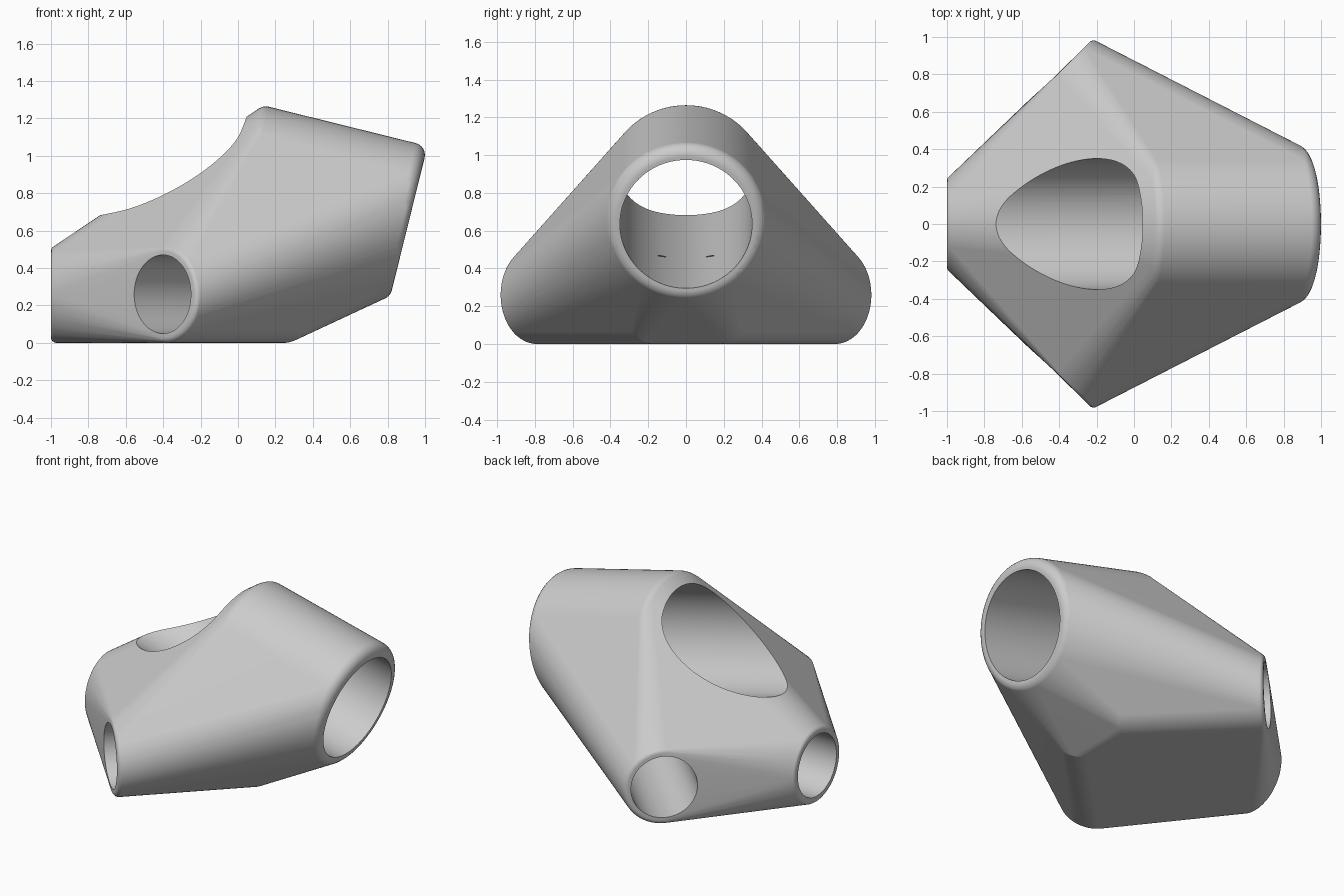
import bpy, bmesh
from math import sin, cos, pi, radians, sqrt
from mathutils import Vector, Matrix

cube = bpy.data.objects.get("Cube")
if cube:
    bpy.data.objects.remove(cube, do_unlink=True)

SEGMENTS = 96
LENGTH = 0.94          # socket length
TILT = radians(13.9)   # slope of the large socket

# Each socket: mouth centre, inward direction, outer radius, rim rounding
big = (Vector((0.91, 0, 0.635)), Vector((-cos(TILT), 0, sin(TILT))), 0.43, 0.065)
back = (Vector((-1, 0, 0.26)), Vector((1, 0, 0)), 0.26, 0.03)
sides = [(Vector((-0.4, 0.81 * s, 0.26)), Vector((1, -s, 0)) / sqrt(2), 0.26, 0.03)
         for s in (-1, 1)]


def frame(centre, axis):
    """Matrix placing local z along the axis."""
    return Matrix.Translation(centre) @ axis.to_track_quat('Z', 'Y').to_matrix().to_4x4()


def socket_points(centre, axis, radius, fillet):
    """Rings of a cylinder with rounded rims at both ends."""
    m = frame(centre, axis)
    for k in range(7):
        t = k / 6 * pi / 2
        r = radius - fillet * (1 - sin(t))
        d = fillet * (1 - cos(t))
        for depth in (d, LENGTH - d):
            for i in range(SEGMENTS):
                a = 2 * pi * i / SEGMENTS
                yield m @ Vector((r * cos(a), r * sin(a), depth))


def new_object(name, bm):
    mesh = bpy.data.meshes.new(name)
    bm.to_mesh(mesh)
    bm.free()
    obj = bpy.data.objects.new(name, mesh)
    bpy.context.collection.objects.link(obj)
    return obj


def bore(name, centre, axis, radius, start, end):
    """Cylindrical cutter between two depths along the axis."""
    bm = bmesh.new()
    bmesh.ops.create_cone(bm, cap_ends=True, segments=SEGMENTS, radius1=radius,
                          radius2=radius, depth=end - start,
                          matrix=frame(centre + axis * (start + end) / 2, axis))
    obj = new_object(name, bm)
    obj.hide_render = True
    return obj


# Solid body stretched around the four sockets
bm = bmesh.new()
for socket in (big, back, *sides):
    for p in socket_points(*socket):
        bm.verts.new(p)
bmesh.ops.remove_doubles(bm, verts=bm.verts, dist=0.0005)
hull = bmesh.ops.convex_hull(bm, input=bm.verts)
spare = {g for g in hull["geom_interior"] + hull["geom_unused"]
         if isinstance(g, bmesh.types.BMVert)}
bmesh.ops.delete(bm, geom=list(spare), context='VERTS')
bmesh.ops.dissolve_limit(bm, angle_limit=radians(0.2), verts=bm.verts, edges=bm.edges)
bmesh.ops.recalc_face_normals(bm, faces=bm.faces)
body = new_object("corner_connector", bm)

# Bores: the large one runs right through, the small ones are blind
cutters = [bore("large_bore", big[0], big[1], 0.35, -0.5, 3)]
for name, s in zip(("back_bore", "right_bore", "left_bore"), (back, *sides)):
    cutters.append(bore(name, s[0], s[1], 0.21, -0.3, LENGTH))

bpy.context.view_layer.objects.active = body
body.select_set(True)
for cutter in cutters:
    mod = body.modifiers.new(cutter.name, 'BOOLEAN')
    mod.operation = 'DIFFERENCE'
    mod.solver = 'EXACT'
    mod.object = cutter
    bpy.ops.object.modifier_apply(modifier=mod.name)
    bpy.data.objects.remove(cutter, do_unlink=True)

# Smooth surfaces with crisp bore rims
for obj in bpy.context.selected_objects:
    obj.select_set(obj == body)
bpy.ops.object.shade_smooth_by_angle(angle=radians(30))
weighted = body.modifiers.new("flat_face_normals", 'WEIGHTED_NORMAL')
weighted.keep_sharp = True

grey = bpy.data.materials.new("light_grey")
grey.use_nodes = True
colour = (0.6, 0.6, 0.6, 1)
grey.diffuse_color = colour
grey.node_tree.nodes["Principled BSDF"].inputs["Base Color"].default_value = colour
body.data.materials.clear()
body.data.materials.append(grey)
